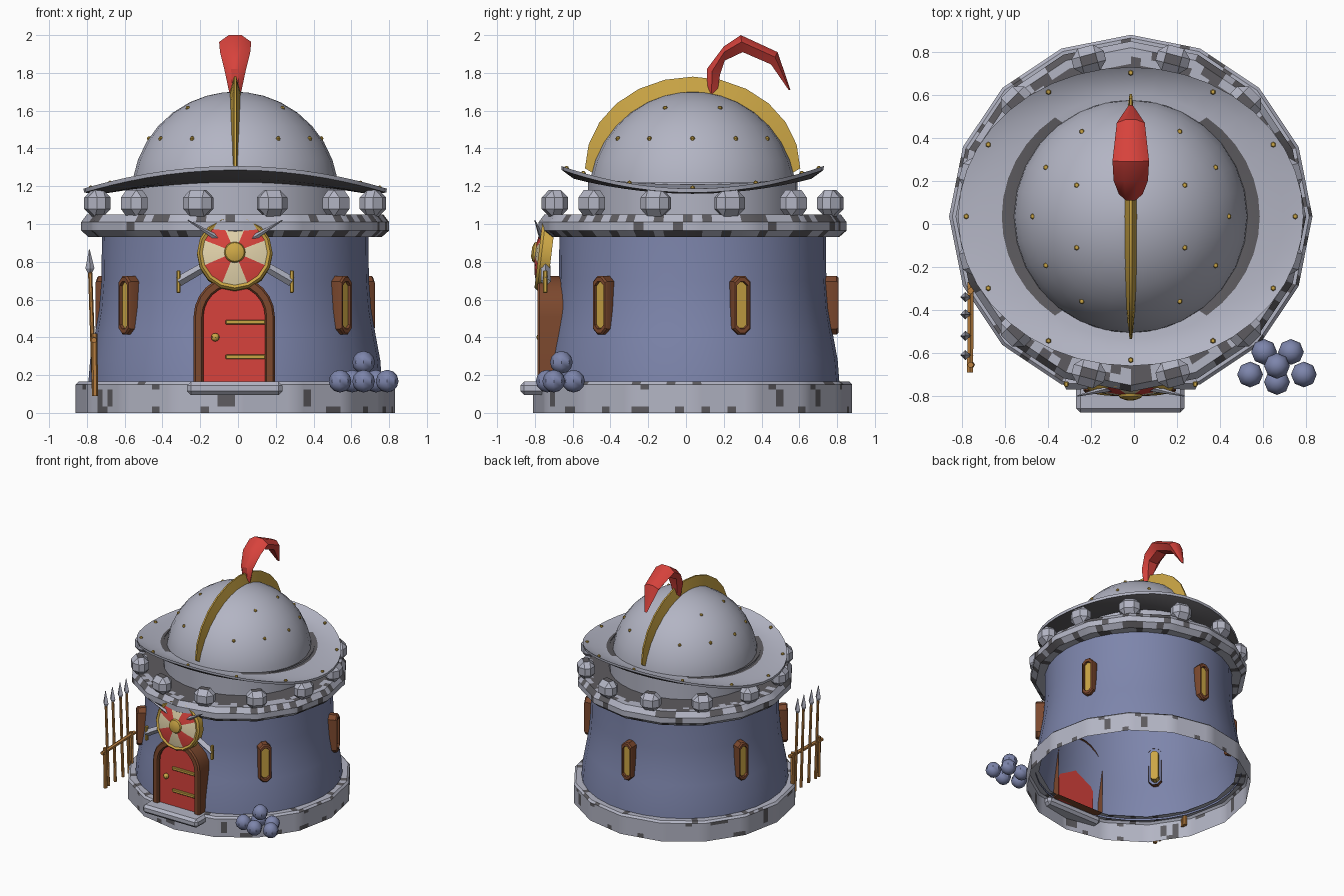
import bpy, bmesh, math, random
from math import sin, cos, pi, radians
from mathutils import Vector, Matrix

if "Cube" in bpy.data.objects:
    bpy.data.objects.remove(bpy.data.objects["Cube"])

random.seed(4)
CX, CY = -0.015, 0.035
CENTRE = Matrix.Translation((CX, CY, 0))

def mat(name, r, g, b):
    m = bpy.data.materials.new(name)
    m.diffuse_color = (r, g, b, 1)
    m.use_nodes = True
    m.node_tree.nodes["Principled BSDF"].inputs["Base Color"].default_value = m.diffuse_color
    return m

STONE = mat("light stone", 0.45, 0.46, 0.55)
DARK = mat("dark stone", 0.11, 0.105, 0.115)
BLUE = mat("blue wall", 0.205, 0.235, 0.41)
RED = mat("red", 0.68, 0.055, 0.045)
GOLD = mat("gold", 0.60, 0.38, 0.06)
BROWN = mat("brown wood", 0.20, 0.065, 0.027)
TAN = mat("tan wood", 0.48, 0.21, 0.05)
CREAM = mat("cream", 0.75, 0.64, 0.40)

def finish(name, bm, mats, m=None):
    if m:
        bm.transform(m)
    bmesh.ops.recalc_face_normals(bm, faces=bm.faces[:])
    me = bpy.data.meshes.new(name)
    bm.to_mesh(me)
    bm.free()
    for x in mats:
        me.materials.append(x)
    ob = bpy.data.objects.new(name, me)
    bpy.context.collection.objects.link(ob)
    return ob

def loft(name, rings, mats, caps=(False, False), m=None, rule=None, wrap=False):
    """Skin closed rings of points; rule(row, face centre) picks the material."""
    bm = bmesh.new()
    vs = [[bm.verts.new(p) for p in r] for r in rings]
    n = len(vs[0])
    rows = len(vs) if wrap else len(vs) - 1
    for i in range(rows):
        a, b = vs[i], vs[(i + 1) % len(vs)]
        for j in range(n):
            f = bm.faces.new((a[j], a[(j + 1) % n], b[(j + 1) % n], b[j]))
            if rule:
                f.material_index = rule(i, f.calc_center_median())
    for k, row, c in ((0, -1, caps[0]), (-1, rows, caps[1])):
        if c:
            f = bm.faces.new(vs[k])
            if rule:
                f.material_index = rule(row, f.calc_center_median())
    return finish(name, bm, mats, m)

def ring(a, z, n=16, sub=1, b=None):
    """n-cornered ring, each side split in sub pieces."""
    b = b or a
    c = [Vector((a * cos(2 * pi * k / n), b * sin(2 * pi * k / n), z)) for k in range(n)]
    return [c[k].lerp(c[(k + 1) % n], s / sub) for k in range(n) for s in range(sub)]

def plate(name, layers, mats, m=None, caps=(True, True), rule=None):
    """Loft of (outline in x,z ; y) layers, facing -y."""
    return loft(name, [[(x, y, z) for x, z in o] for o, y in layers], mats, caps, m, rule)

def rod(name, p0, p1, r0, r1, material, n=6):
    p0, p1 = Vector(p0), Vector(p1)
    d = p1 - p0
    bm = bmesh.new()
    bmesh.ops.create_cone(bm, cap_ends=True, segments=n, radius1=r0, radius2=r1, depth=d.length)
    return finish(name, bm, [material], Matrix.Translation((p0 + p1) / 2) @ d.to_track_quat('Z', 'Y').to_matrix().to_4x4())

def box(name, size, bevel, mats, m, rule=None):
    bm = bmesh.new()
    bmesh.ops.create_cube(bm, size=1, matrix=Matrix.Diagonal((*size, 1)))
    bmesh.ops.bevel(bm, geom=bm.edges[:], offset=bevel, segments=1, affect='EDGES')
    if rule:
        for f in bm.faces:
            f.material_index = rule(f)
    return finish(name, bm, mats, m)

def ball(name, p, r, material, u=8, v=6):
    bm = bmesh.new()
    bmesh.ops.create_uvsphere(bm, u_segments=u, v_segments=v, radius=r)
    return finish(name, bm, [material], Matrix.Translation(p))

def spots(chance):
    return lambda i, c: int(random.random() < chance[i])

# Stone base with dark weathering
base = [(.845, 0), (.845, .035), (.845, .125), (.845, .15), (.83, .165), (.75, .165)]
loft("stone_base", [ring(r, z, sub=7) for r, z in base], [STONE, DARK], m=CENTRE,
     rule=spots((.13, .05, .15, .12, .1)))

# Flared wall
wall = [(.778, .15), (.768, .28), (.742, .42), (.72, .55), (.708, .7), (.705, .95)]
loft("tower_wall", [ring(r, z, 32) for r, z in wall], [BLUE], m=CENTRE)

# Parapet ledge with dark floor
ledge = [(.70, .93), (.775, .93), (.815, .965), (.815, 1.01), (.785, 1.05), (.745, 1.05), (.71, 1.05), (.5, 1.05)]
loft("parapet_ledge", [ring(r, z, sub=6) for r, z in ledge], [STONE, DARK], m=CENTRE,
     rule=spots((.2, .3, .12, .3, .3, .6, 1)))

# Twelve merlons
for k in range(12):
    a = radians(15 + 30 * k)
    box("merlon", (.155, .125, .14), .04, [STONE, DARK],
        CENTRE @ Matrix.Rotation(a + pi / 2, 4, 'Z') @ Matrix.Translation((0, -.755, 1.11)),
        lambda f: int(f.normal.z > .95))

# Helmet drum and dome
loft("helmet_drum", [ring(.575, 1.05, 32, b=.555), ring(.575, 1.22, 32, b=.555)], [STONE], m=CENTRE)
dome = [(.548 * cos(radians(t)), 1.152 + .548 * sin(radians(t))) for t in (0, 10, 20, 31, 42, 53, 64, 74, 83, 89.5)]
loft("helmet_dome", [ring(r, z, 28) for r, z in dome], [STONE], caps=(False, True), m=CENTRE)

# Saddle-shaped brim: (half width, half depth, mean height, sweep)
def saddle(a, b, z, s):
    return [Vector((p.x, p.y, z - s * cos(4 * pi * k / 40))) for k, p in enumerate(ring(a, 0, 40, b=b))]

def brim_point(t, k):
    return (cos(t) * (.60 + .2 * k), sin(t) * (.57 + .122 * k), 1.228 + .012 * k - (.02 + .04 * k) * cos(2 * t))

brim = [(.54, .54, 1.225, .02), (.60, .57, 1.228, .02), (.71, .64, 1.226, .037), (.803, .695, 1.247, .06),
        (.80, .693, 1.226, .06), (.70, .63, 1.20, .04), (.57, .55, 1.20, .02)]
loft("helmet_brim", [saddle(*p) for p in brim], [STONE, DARK], m=CENTRE, wrap=True,
     rule=lambda i, c: int((i == 0 and abs(c.x) > .33) or i in (4, 5)))

# Gold rivets on dome and brim
for k in range(12):
    t = radians(30 * k)
    ball("brim_rivet", (CX + .765 * cos(t), CY + .668 * sin(t), 1.243 - .052 * cos(2 * t)), .013, GOLD, 6, 4)
    if k % 6 != 3:
        ball("dome_rivet", (CX + .456 * cos(t), CY + .456 * sin(t), 1.452), .013, GOLD, 6, 4)
    if k in (1, 5, 7, 11):
        ball("dome_rivet", (CX + .29 * cos(t), CY + .29 * sin(t), 1.613), .013, GOLD, 6, 4)

# Gold crest over the dome
crest = []
for k in range(13):
    t = pi * k / 12
    s = radians(12 + 156 * k / 12)
    w = .011 + .023 * sin(t)
    yo, zo = .57 * cos(t), 1.295 + .485 * sin(t)
    yi, zi = .525 * cos(s), 1.152 + .525 * sin(s)
    crest.append([(-w, yi, zi), (w, yi, zi), (.006, yo, zo), (-.006, yo, zo)])
loft("helmet_crest", crest, [GOLD], (True, True), CENTRE)

# Red plume: outer y,z, inner y,z, half width
plume = []
for yo, zo, yi, zi, w in ((.115, 1.69, .165, 1.69, .03), (.11, 1.82, .18, 1.79, .055), (.2, 1.94, .205, 1.865, .08),
                          (.29, 2.0, .3, 1.91, .085), (.485, 1.91, .45, 1.845, .065), (.553, 1.71, .543, 1.71, .012)):
    o, i = Vector((CX, yo, zo)), Vector((CX, yi, zi))
    q, x = o.lerp(i, .4), Vector((w, 0, 0))
    plume.append([o + x * .4, q + x, i + x * .5, i - x * .5, q - x, o - x * .4])
loft("plume", plume, [RED], (True, True))

# Arched door, frame, hinges, knob and step
def arch(w, zs, z0=.155, n=12):
    return [(-w, z0), *[(-w * cos(pi * k / n), zs + w * sin(pi * k / n)) for k in range(n + 1)], (w, z0)]

DX = Matrix.Translation((-.02, 0, 0))
plate("door_frame", [(arch(.215, .51), -.65), (arch(.215, .51), -.775), (arch(.205, .51), -.787),
                     (arch(.172, .51), -.787), (arch(.163, .51), -.775), (arch(.163, .51), -.70)],
      [BROWN], DX, (False, False))
plate("door", [(arch(.168, .51), -.70), (arch(.168, .51), -.758)], [RED], DX)
for z in (.48, .297):
    box("door_hinge", (.21, .02, .026), .005, [GOLD], Matrix.Translation((.04, -.765, z)))
ball("door_knob", (-.12, -.77, .4), .022, GOLD)
box("door_step", (.505, .17, .07), .02, [STONE, DARK], Matrix.Translation((-.017, -.792, .13)))

# Narrow octagonal windows
def octagon(w, h, c):
    return [(w, h - c), (w - c, h), (c - w, h), (-w, h - c), (-w, c - h), (c - w, -h), (w - c, -h), (w, c - h)]

for deg in (-40, 20, 90, 160, 220):
    m = CENTRE @ Matrix.Rotation(radians(deg + 90), 4, 'Z') @ Matrix.Translation((0, 0, .57))
    o = octagon(.048, .155, .03)
    plate("window_frame", [(o, -.70), (o, -.762), (octagon(.041, .147, .027), -.772),
                           (octagon(.031, .125, .02), -.772), (octagon(.028, .12, .019), -.745)],
          [BROWN], m, (False, False))
    plate("window_pane", [(octagon(.03, .122, .019), -.68), (octagon(.03, .122, .019), -.755)], [GOLD], m)

# Round shield with red and cream sectors, gold rim and boss
def disc(r, n=16):
    return [(r * cos(2 * pi * k / n), r * sin(2 * pi * k / n)) for k in range(n)]

def shield_colour(i, c):
    if i in (3, 4):
        return 1 + int(abs(sin(2 * math.atan2(c.z, c.x))) > .6)
    return 0

plate("shield", [(disc(.2), .04), (disc(.2), -.012), (disc(.188), -.028), (disc(.172), -.02), (disc(.115), -.036),
                 (disc(.056), -.044), (disc(.05), -.056), (disc(.025), -.066)], [GOLD, CREAM, RED],
      Matrix.Translation((-.017, -.752, .845)) @ Matrix.Rotation(-.12, 4, 'X'), rule=shield_colour)

# Crossed swords behind the shield
for s in (-1, 1):
    rod("sword_blade", (CX + s * .30, -.742, .695), (CX - s * .02, -.745, .88), .027, .022, STONE, 4)
    rod("sword_tip", (CX - s * .02, -.745, .88), (CX - s * .25, -.80, 1.02), .022, .003, STONE, 4)
    box("sword_guard", (.022, .025, .12), .005, [GOLD], Matrix.Translation((CX + s * .30, -.745, .695)))

# Rack of pikes on the left
for k, y in enumerate((-.34, -.42, -.52, -.61)):
    rod("pike_shaft", (-.76, y, .09), (-.783, y, .75), .013, .011, TAN)
    rod("pike_head_base", (-.783, y, .735), (-.784, y, .765), .008, .024, STONE, 4)
    rod("pike_head", (-.784, y, .765), (-.787, y, .865), .024, .002, STONE, 4)
for y in (-.31, -.655):
    rod("rack_post", (-.757, y, .09), (-.76, y, .42), .017, .015, TAN)
rod("rack_rail", (-.76, -.27, .40), (-.762, -.69, .385), .016, .016, TAN)

# Pile of cannonballs on the right
for x, y, z in ((.54, -.70, .168), (.665, -.735, .168), (.79, -.70, .168), (.605, -.595, .168), (.73, -.595, .168),
                (.665, -.66, .268)):
    ball("cannonball", (x, y, z), .06, BLUE)

# Smooth shading that keeps sharp edges
bpy.ops.object.select_all(action='SELECT')
bpy.context.view_layer.objects.active = bpy.data.objects["tower_wall"]
bpy.ops.object.shade_smooth_by_angle(angle=radians(35))
